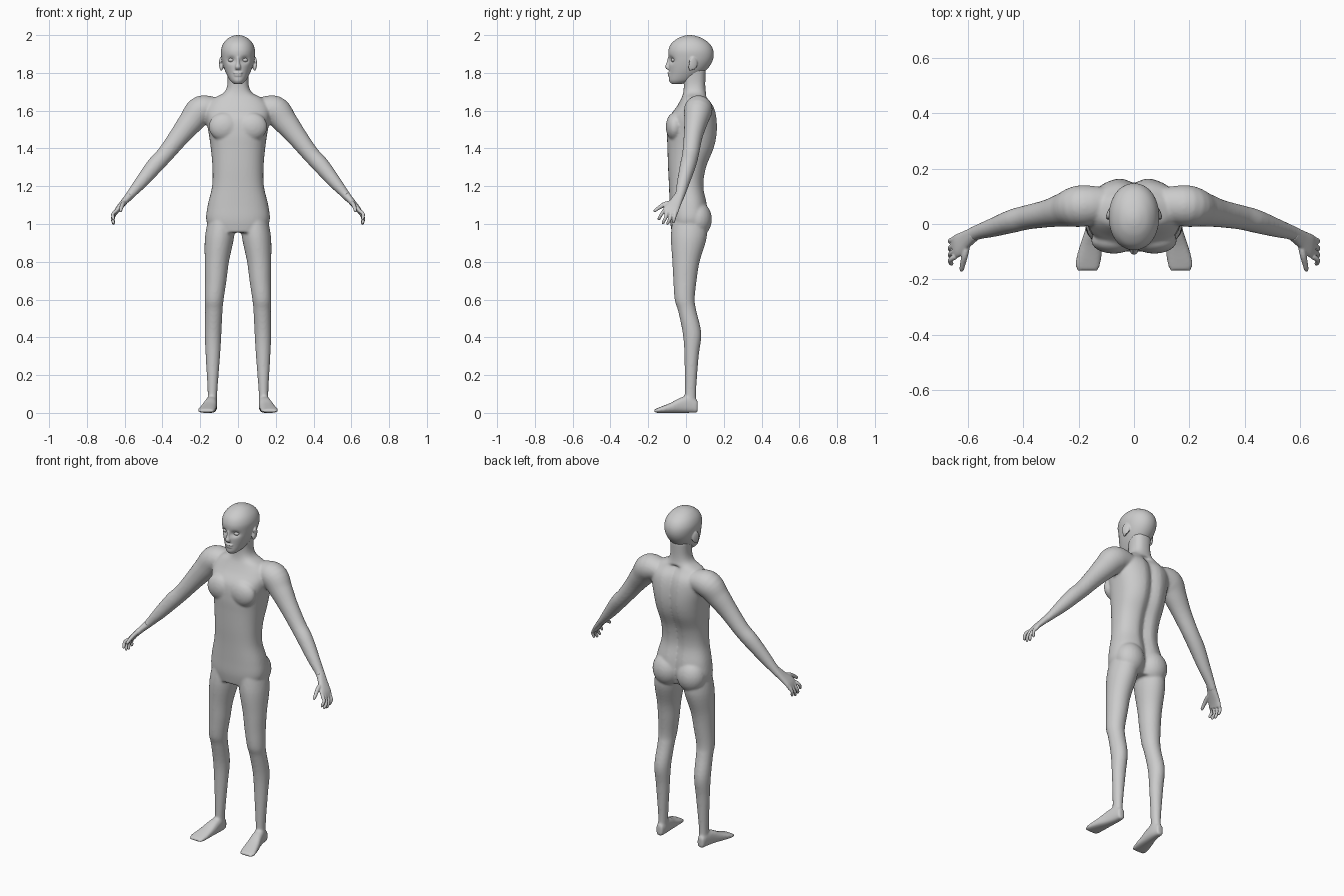
import bpy, bmesh
from math import cos, sin, pi, exp, copysign
from mathutils import Vector, Matrix


def spline(p, steps):
    """Catmull-Rom through rows of numbers."""
    out = []
    for i in range(len(p) - 1):
        q = [p[max(i - 1, 0)], p[i], p[i + 1], p[min(i + 2, len(p) - 1)]]
        for k in range(steps):
            t = k / steps
            out.append([0.5 * (2 * b + (c - a) * t + (2 * a - 5 * b + 4 * c - d) * t * t
                               + (3 * b - a - 3 * c + d) * t ** 3) for a, b, c, d in zip(*q)])
    return out + [list(p[-1])]


def loft(bm, rows, ref=(0, 1, 0), axis=None, power=2.0, side=1, shape=None, n=32, steps=5):
    """Closed tube through rows of (x, y, z, half width, half depth)."""
    rows = spline(rows, steps)
    rings = []
    for i, r in enumerate(rows):
        c = Vector(r[:3])
        t = Vector(axis) if axis else Vector(rows[min(i + 1, len(rows) - 1)][:3]) - Vector(rows[max(i - 1, 0)][:3])
        t.normalize()
        v = Vector(ref)
        v = (v - t * v.dot(t)).normalized()
        u = v.cross(t)
        ring = []
        for k in range(n):
            ca, sa = cos(2 * pi * k / n), sin(2 * pi * k / n)
            p = c + u * (r[3] * copysign(abs(ca) ** (2 / power), ca)) \
                  + v * (r[4] * copysign(abs(sa) ** (2 / power), sa))
            if shape:
                shape(p, c)
            p.x *= side
            ring.append(bm.verts.new(p))
        rings.append(ring)
    for a, b in zip(rings, rings[1:]):
        for k in range(n):
            bm.faces.new((a[k], a[(k + 1) % n], b[(k + 1) % n], b[k]))
    bm.faces.new(rings[0][::-1])
    bm.faces.new(rings[-1])


def ball(bm, c, r, rot=0):
    m = Matrix.Translation(c) @ Matrix.Rotation(rot, 4, 'Z') @ Matrix.Diagonal((*r, 1))
    bmesh.ops.create_uvsphere(bm, u_segments=24, v_segments=16, radius=1, matrix=m)


def finish(name, bm, voxel=0, smooth=4):
    bmesh.ops.recalc_face_normals(bm, faces=bm.faces)
    for f in bm.faces:
        f.smooth = True
    me = bpy.data.meshes.new(name)
    bm.to_mesh(me)
    bm.free()
    ob = bpy.data.objects.new(name, me)
    bpy.context.collection.objects.link(ob)
    if voxel:
        m = ob.modifiers.new("blend", 'REMESH')
        m.mode, m.voxel_size, m.use_smooth_shade = 'VOXEL', voxel, True
        m = ob.modifiers.new("relax", 'SMOOTH')
        m.factor, m.iterations = 0.5, smooth
    return ob


def level(z, front, back, half, x=0):
    return (x, (front + back) / 2, z, half, (back - front) / 2)


# ---- body: torso, legs, feet and arms blended into one skin
bm = bmesh.new()


def spine(p, c):
    if p.y > c.y and 0.95 < p.z < 1.68:
        p.y -= 0.022 * exp(-(p.x / 0.03) ** 2)


torso = [(0.955, -.075, .10, .14), (1.02, -.085, .12, .168), (1.1, -.087, .115, .16),
         (1.2, -.09, .097, .137), (1.3, -.095, .112, .135), (1.4, -.098, .152, .144),
         (1.48, -.1, .168, .155), (1.56, -.09, .166, .17), (1.62, -.05, .15, .17),
         (1.665, -.025, .118, .13), (1.695, -.015, .106, .075), (1.74, -.012, .102, .056),
         (1.82, -.02, .105, .058)]
loft(bm, [level(*r) for r in torso], axis=(0, 0, 1), power=2.4, shape=spine, n=48)

leg = [(1.04, -.07, .11, .07, .085), (.93, -.08, .11, .077, .098), (.8, -.072, .072, .064, .112),
       (.7, -.067, .056, .057, .118), (.6, -.06, .046, .05, .126), (.54, -.042, .055, .046, .128),
       (.42, -.017, .081, .044, .132), (.3, -.008, .067, .038, .133), (.12, -.007, .054, .026, .135),
       (.04, -.01, .055, .025, .137)]
foot = [(.167, -.168, .010, .038, .009), (.166, -.14, .015, .046, .015), (.155, -.08, .027, .041, .027),
        (.145, -.03, .04, .034, .04), (.138, .02, .045, .028, .045), (.137, .062, .032, .02, .032)]
arm = [(.09, .07, 1.61, .05, .06), (.19, .065, 1.605, .076, .075), (.25, .052, 1.54, .066, .062),
       (.31, .038, 1.465, .054, .05), (.385, .024, 1.37, .045, .044), (.44, .01, 1.31, .044, .042),
       (.51, -.013, 1.225, .035, .034), (.565, -.03, 1.16, .024, .027), (.595, -.045, 1.125, .019, .028)]
for s in (1, -1):
    loft(bm, [level(*r) for r in leg], axis=(0, 0, 1), side=s)
    loft(bm, foot, ref=(0, 0, 1), axis=(0, -1, 0), power=2.6, side=s)
    loft(bm, arm, side=s)
    ball(bm, (.073 * s, -.06, 1.515), (.082, .047, .075))     # chest
    ball(bm, (.08 * s, .06, 1.025), (.085, .077, .095))       # buttock
finish("body", bm, 0.007, 5)

# ---- head with sockets, nose, lips and ears
bm = bmesh.new()


def sockets(p, c):
    if p.y < c.y:
        for s in (1, -1):
            p.y += 0.017 * exp(-((p.x - .036 * s) / .02) ** 2 - ((p.z - 1.868) / .016) ** 2)


head = [(1.742, -.078, -.02, .022), (1.76, -.09, .04, .042), (1.80, -.09, .093, .064),
        (1.84, -.092, .128, .079), (1.88, -.093, .145, .088), (1.92, -.093, .144, .09),
        (1.955, -.078, .125, .078), (1.982, -.045, .088, .054), (1.996, -.01, .05, .026), (2.0, .015, .025, .005)]
loft(bm, [level(*r) for r in head], axis=(0, 0, 1), power=2.1, shape=sockets, n=64, steps=8)
loft(bm, [(0, -.083, 1.885, .008, .012), (0, -.09, 1.855, .009, .013), (0, -.096, 1.832, .015, .015),
          (0, -.09, 1.818, .014, .012)], axis=(0, 0, 1))
ball(bm, (0, -.088, 1.8), (.025, .01, .006))
ball(bm, (0, -.086, 1.787), (.022, .01, .007))
for s in (1, -1):
    ball(bm, (.09 * s, .038, 1.85), (.008, .024, .034), .35 * s)
    ball(bm, (.088 * s, .025, 1.83), (.009, .012, .02))
finish("head", bm, 0.004, 2)

# ---- eyes
for s, side in ((1, "left"), (-1, "right")):
    bm = bmesh.new()
    ball(bm, (.036 * s, -.066, 1.868), (.016, .013, .011))
    finish(side + "_eye", bm)

# ---- hands: palm, four fingers and thumb
palm = [(.575, -.035, 1.15, .02, .025), (.605, -.055, 1.115, .017, .032),
        (.635, -.077, 1.08, .014, .041), (.65, -.086, 1.055, .010, .04)]
fingers = [(-.117, -.143, 1.02), (-.097, -.121, 1.0), (-.075, -.096, .996), (-.055, -.066, 1.005)]
for s, side in ((1, "left"), (-1, "right")):
    bm = bmesh.new()
    loft(bm, palm, side=s, power=2.4)
    for y0, y1, z1 in fingers:
        loft(bm, [(.644, y0, 1.07, .010, .010), (.663, (y0 + y1) / 2, z1 + .032, .009, .009),
                  (.659, y1, z1 + .008, .008, .008), (.656, y1, z1, .004, .004)], side=s, n=12)
    loft(bm, [(.6, -.065, 1.115, .012, .012), (.61, -.11, 1.105, .013, .012),
              (.618, -.145, 1.085, .010, .010), (.622, -.165, 1.07, .008, .008),
              (.623, -.171, 1.066, .003, .003)], ref=(1, 0, 0), side=s, n=12)
    finish(side + "_hand", bm, 0.0035, 2)
